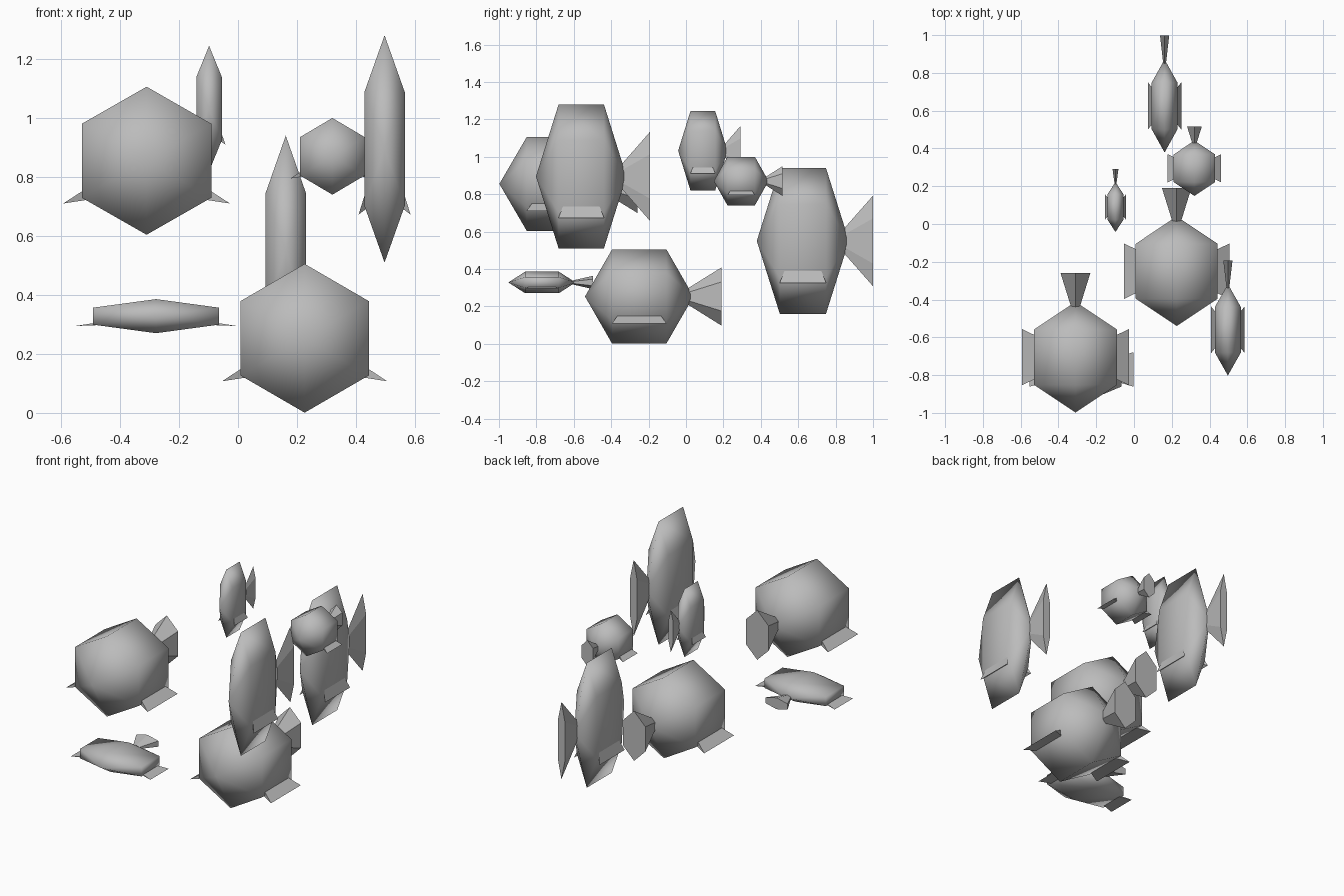
import bpy, bmesh, math

if "Cube" in bpy.data.objects:
    bpy.data.objects.remove(bpy.data.objects["Cube"])

grey = bpy.data.materials.new("plain grey")
grey.diffuse_color = (0.5, 0.5, 0.5, 1)
grey.use_nodes = True
grey.node_tree.nodes["Principled BSDF"].inputs["Base Color"].default_value = grey.diffuse_color


def finish(name, bm, centre, scale, smooth):
    """Scale and place the part, then turn it into an object."""
    for v in bm.verts:
        v.co = [c + s * p for c, s, p in zip(centre, scale, v.co)]
    bmesh.ops.recalc_face_normals(bm, faces=bm.faces)
    for f in bm.faces:
        f.smooth = smooth
    mesh = bpy.data.meshes.new(name)
    bm.to_mesh(mesh)
    bm.free()
    mesh.materials.append(grey)
    bpy.context.collection.objects.link(bpy.data.objects.new(name, mesh))


def loft(profile, width=1.0):
    """Six-sided solid along y from (y, radius) pairs; radius 0 is a point."""
    bm = bmesh.new()
    rings = []
    for y, r in profile:
        count = 6 if r else 1
        rings.append([bm.verts.new((width * r * math.sin(k * math.pi / 3), y,
                                    r * math.cos(k * math.pi / 3)))
                      for k in range(count)])
    for a, b in zip(rings, rings[1:]):
        for k in range(6):
            n = (k + 1) % 6
            if len(a) == 1:
                bm.faces.new((a[0], b[k], b[n]))
            elif len(b) == 1:
                bm.faces.new((a[k], a[n], b[0]))
            else:
                bm.faces.new((a[k], a[n], b[n], b[k]))
    if len(rings[-1]) == 6:
        bm.faces.new(rings[-1])
    return bm


def wedge(side):
    """Fin that is thick inside the body and ends in a wide sharp edge."""
    bm = bmesh.new()
    top, low, tip = [[bm.verts.new((side * x, s * y, z)) for s in (-1, 1)]
                     for x, y, z in ((0.15, 0.085, -0.06),
                                     (0.15, 0.085, -0.125),
                                     (0.28, 0.147, -0.145))]
    for a, b in ((top, tip), (tip, low), (low, top)):
        bm.faces.new((a[0], a[1], b[1], b[0]))
    for i in (0, 1):
        bm.faces.new((top[i], low[i], tip[i]))
    return bm


# Centre and scale of each fish
school = [
    ((-0.31, -0.705, 0.855), (1.01, 1.01, 1.0)),
    ((0.226, -0.25, 0.253), (1.0, 1.0, 1.005)),
    ((-0.278, -0.77, 0.328), (0.98, 0.62, 0.23)),
    ((0.497, -0.56, 0.895), (0.315, 0.835, 1.535)),
    ((0.162, 0.625, 0.55), (0.315, 0.85, 1.555)),
    ((-0.098, 0.09, 1.032), (0.2, 0.455, 0.847)),
    ((0.32, 0.295, 0.87), (0.505, 0.505, 0.518)),
]
for i, (centre, scale) in enumerate(school, 1):
    # Body: pointed at both ends, two hexagonal rings
    body = loft([(-0.29, 0), (-0.145, 0.251), (0.145, 0.251), (0.29, 0)])
    finish(f"fish_{i}_body", body, centre, scale, True)
    # Tail: flattened cone opening to the back
    tail = loft([(0.19, 0), (0.44, 0.155)], 0.58)
    finish(f"fish_{i}_tail", tail, centre, scale, False)
    # Fins on both sides
    for label, side in (("left", -1), ("right", 1)):
        finish(f"fish_{i}_{label}_fin", wedge(side), centre, scale, False)
